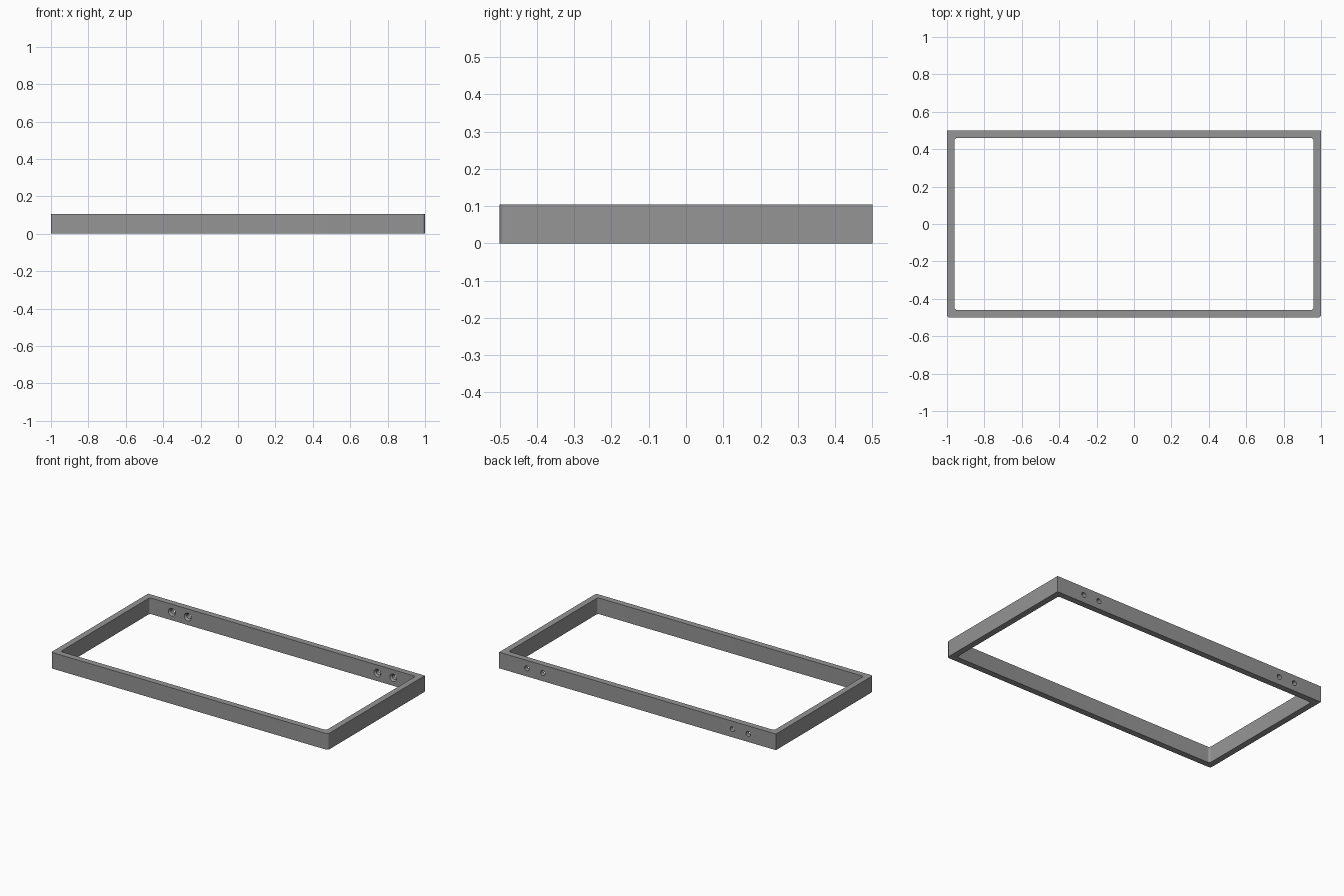
import bpy, bmesh, math

if "Cube" in bpy.data.objects:
    bpy.data.objects.remove(bpy.data.objects["Cube"])

W, D, H, T = 1.0, 0.5, 0.105, 0.04   # half width, half depth, height, wall
SEG = 6

grey = bpy.data.materials.new("steel grey")
grey.diffuse_color = (0.3, 0.3, 0.3, 1)
grey.use_nodes = True
grey.node_tree.nodes["Principled BSDF"].inputs["Base Color"].default_value = grey.diffuse_color


def rounded_rect(w, d, radii):
    """Outline with one radius per corner: back right, back left, front left, front right."""
    pts = []
    for i, (sx, sy) in enumerate([(1, 1), (-1, 1), (-1, -1), (1, -1)]):
        r = radii[i]
        for k in range(SEG + 1 if r else 1):
            a = math.pi / 2 * (i + k / SEG)
            pts.append((sx * (w - r) + r * math.cos(a), sy * (d - r) + r * math.sin(a)))
    return pts


def prism(name, pts, z0, z1):
    bm = bmesh.new()
    bottom = bm.faces.new([bm.verts.new((x, y, z0)) for x, y in pts])
    ext = bmesh.ops.extrude_face_region(bm, geom=[bottom])
    top = [g for g in ext["geom"] if isinstance(g, bmesh.types.BMVert)]
    bmesh.ops.translate(bm, verts=top, vec=(0, 0, z1 - z0))
    bmesh.ops.recalc_face_normals(bm, faces=bm.faces)
    return add_object(name, bm)


def add_object(name, bm):
    me = bpy.data.meshes.new(name)
    bm.to_mesh(me)
    bm.free()
    me.materials.append(grey)
    ob = bpy.data.objects.new(name, me)
    bpy.context.collection.objects.link(ob)
    return ob


def screw_cutter(name, x):
    """Through hole with a countersink on the inner side of the back wall."""
    profile = [(D + 0.02, 0.016), (D - T + 0.012, 0.016), (D - T, 0.025), (D - T - 0.02, 0.025)]
    n = 24
    bm = bmesh.new()
    rings = [[bm.verts.new((x + r * math.cos(2 * math.pi * k / n), y,
                            H / 2 + r * math.sin(2 * math.pi * k / n))) for k in range(n)]
             for y, r in profile]
    for a, b in zip(rings, rings[1:]):
        for k in range(n):
            bm.faces.new((a[k], a[(k + 1) % n], b[(k + 1) % n], b[k]))
    bm.faces.new(rings[0])
    bm.faces.new(rings[-1])
    bmesh.ops.recalc_face_normals(bm, faces=bm.faces)
    return add_object(name, bm)


# Frame: square back corners, softened front corners
frame = prism("frame", rounded_rect(W, D, (0, 0, 0.015, 0.015)), 0, H)

# Opening and the four screw holes in the back wall
cutters = [prism("opening_cutter", rounded_rect(W - T, D - T, (0.015,) * 4), -0.1, H + 0.1)]
for x in (-0.80, -0.685, 0.685, 0.80):
    cutters.append(screw_cutter("screw_hole_cutter", x))
for c in cutters:
    mod = frame.modifiers.new(c.name, 'BOOLEAN')
    mod.operation = 'DIFFERENCE'
    mod.solver = 'EXACT'
    mod.object = c

# Apply the cuts and remove the cutters
bpy.context.view_layer.objects.active = frame
frame.select_set(True)
for mod in list(frame.modifiers):
    bpy.ops.object.modifier_apply(modifier=mod.name)
for c in cutters:
    bpy.data.objects.remove(c, do_unlink=True)
bpy.ops.object.shade_smooth_by_angle(angle=math.radians(30))
